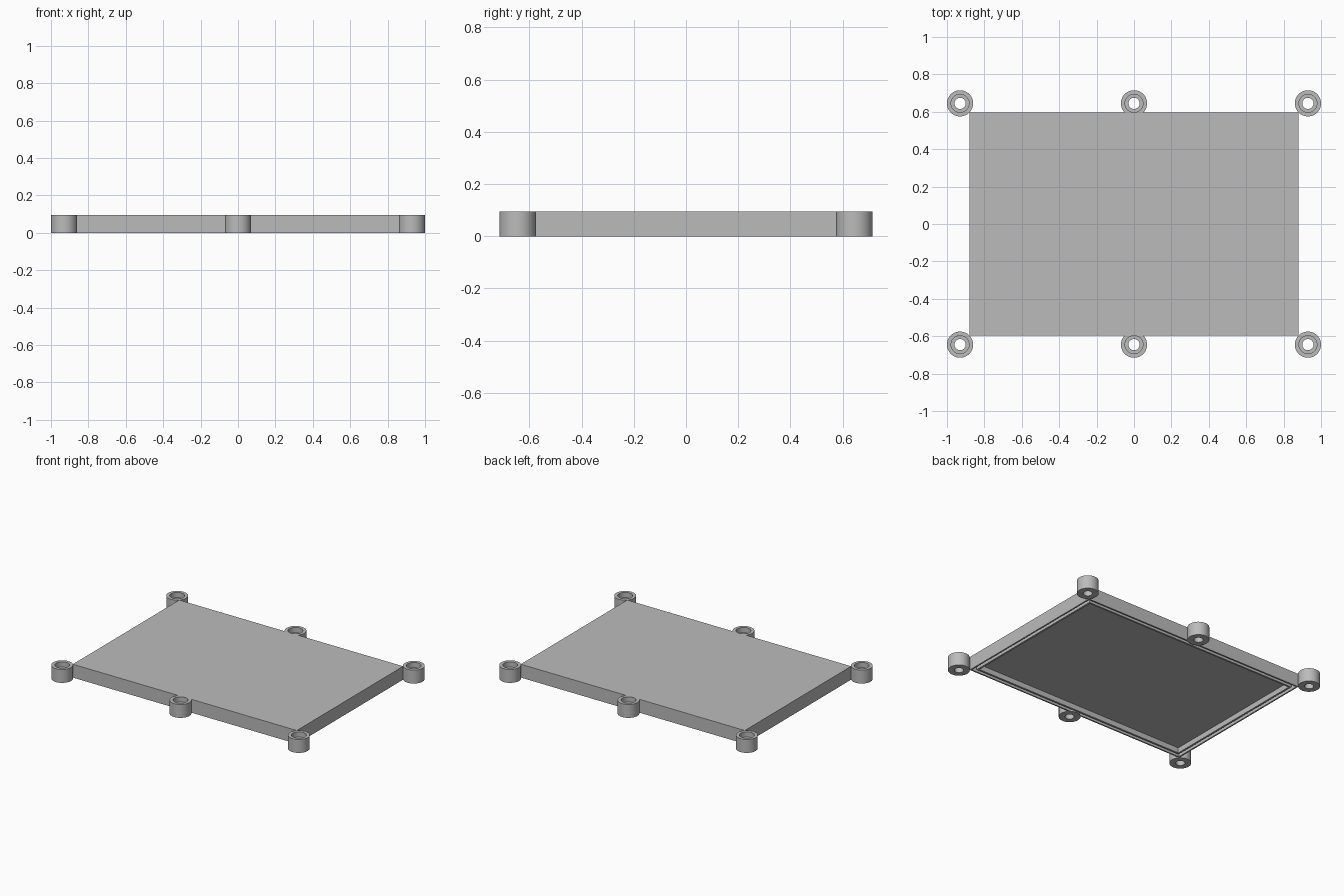
import bpy, bmesh, math

if "Cube" in bpy.data.objects:
    bpy.data.objects.remove(bpy.data.objects["Cube"])

HEIGHT = 0.095
HALF_X, HALF_Y = 0.88, 0.597

grey = bpy.data.materials.new("plain grey")
grey.diffuse_color = (0.5, 0.5, 0.5, 1)
grey.use_nodes = True
grey.node_tree.nodes["Principled BSDF"].inputs["Base Color"].default_value = grey.diffuse_color


def loft(name, rings, closed=False):
    """Skin successive rings of points; cap the ends or close into a loop."""
    bm = bmesh.new()
    loops = [[bm.verts.new(p) for p in ring] for ring in rings]
    n = len(loops[0])
    pairs = list(zip(loops, loops[1:]))
    if closed:
        pairs.append((loops[-1], loops[0]))
    else:
        bm.faces.new(loops[0])
        bm.faces.new(loops[-1])
    for a, b in pairs:
        for i in range(n):
            j = (i + 1) % n
            bm.faces.new((a[i], a[j], b[j], b[i]))
    bmesh.ops.recalc_face_normals(bm, faces=bm.faces)
    mesh = bpy.data.meshes.new(name)
    bm.to_mesh(mesh)
    bm.free()
    mesh.materials.append(grey)
    obj = bpy.data.objects.new(name, mesh)
    bpy.context.collection.objects.link(obj)
    return obj


def rectangle(inset, z):
    x, y = HALF_X - inset, HALF_Y - inset
    return [(-x, -y, z), (x, -y, z), (x, y, z), (-x, y, z)]


def circle(cx, cy, r, z, n=48):
    return [(cx + r * math.cos(math.tau * i / n),
             cy + r * math.sin(math.tau * i / n), z) for i in range(n)]


# Cover plate: top, outer wall, seal groove in the rim, shallow recess below
section = [(0, HEIGHT), (0, 0), (0.01, 0), (0.01, 0.035), (0.032, 0.035),
           (0.032, 0), (0.045, 0), (0.045, 0.037)]
loft("cover_plate", [rectangle(i, z) for i, z in section])

# Screw bosses: through hole with a counterbore from the top
boss = [(0.07, 0), (0.07, HEIGHT), (0.048, HEIGHT),
        (0.048, 0.058), (0.03, 0.058), (0.03, 0)]
for row, y in (("front", -0.645), ("back", 0.645)):
    for column, x in (("left", -0.93), ("middle", 0), ("right", 0.93)):
        obj = loft(f"screw_boss_{row}_{column}",
                   [circle(x, y, r, z) for r, z in boss], closed=True)
        bpy.ops.object.select_all(action='DESELECT')
        obj.select_set(True)
        bpy.context.view_layer.objects.active = obj
        bpy.ops.object.shade_smooth_by_angle(angle=math.radians(30))
